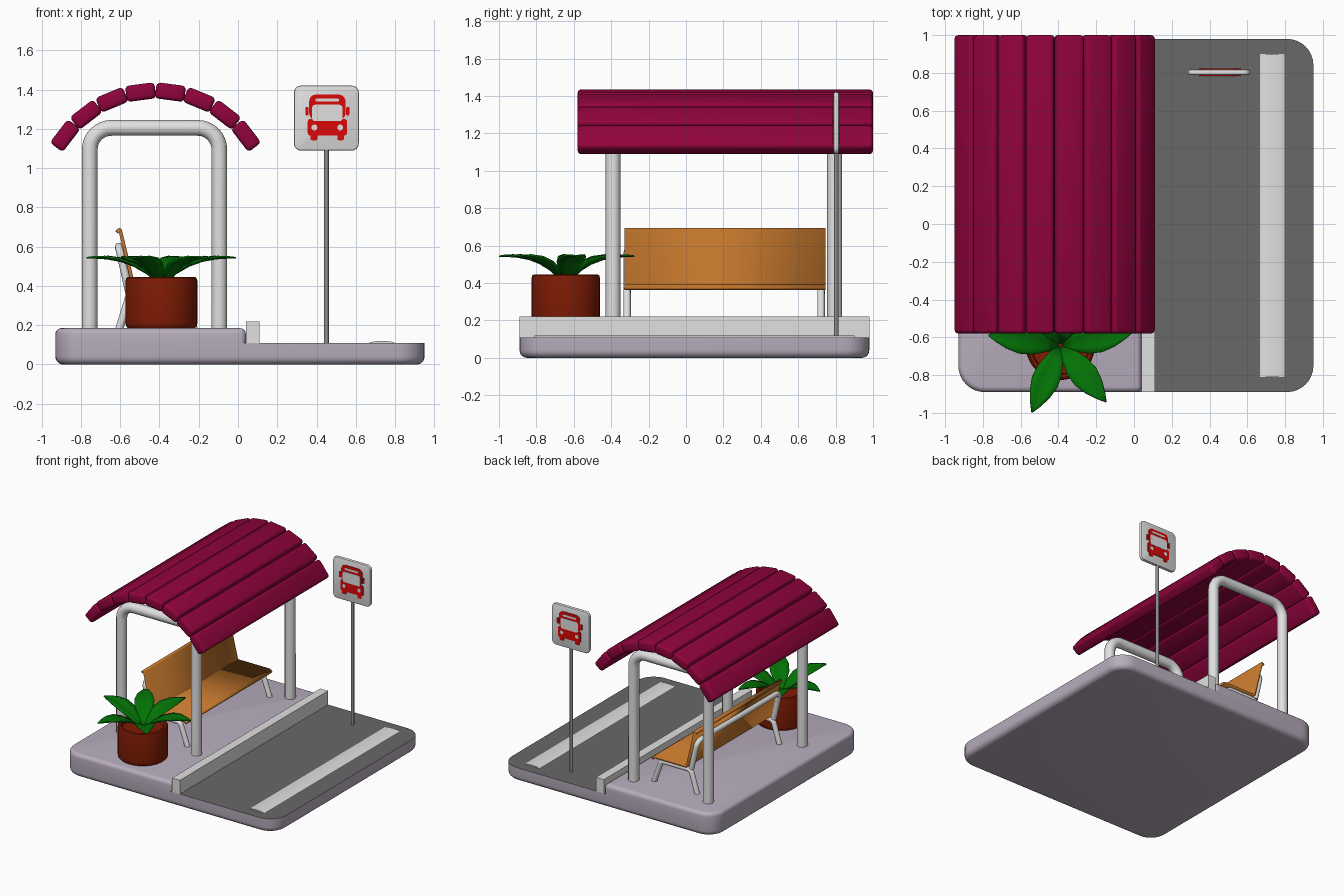
import bpy, bmesh
from math import sin, cos, pi, radians
from mathutils import Vector, Matrix

cube = bpy.data.objects.get("Cube")
if cube:
    bpy.data.objects.remove(cube, do_unlink=True)


def material(name, r, g, b):
    m = bpy.data.materials.new(name)
    m.use_nodes = True
    m.diffuse_color = (r, g, b, 1)
    m.node_tree.nodes["Principled BSDF"].inputs["Base Color"].default_value = (r, g, b, 1)
    return m


LAVENDER = material("lavender paving", .48, .42, .51)
ASPHALT = material("asphalt", .14, .14, .14)
CONCRETE = material("light grey", .75, .75, .75)
STEEL = material("pole grey", .27, .27, .27)
MAROON = material("maroon roof", .28, .001, .046)
WOOD = material("orange wood", .54, .18, .025)
CLAY = material("clay pot", .21, .011, .001)
GREEN = material("leaf green", .001, .17, .002)
RED = material("sign red", .72, .002, .002)


def finish(ob, *mats):
    for m in mats:
        ob.data.materials.append(m)
    bpy.ops.object.select_all(action='DESELECT')
    ob.select_set(True)
    bpy.context.view_layer.objects.active = ob
    bpy.ops.object.shade_smooth_by_angle(angle=radians(35))
    return ob


def from_bmesh(name, bm, *mats):
    bmesh.ops.recalc_face_normals(bm, faces=bm.faces)
    me = bpy.data.meshes.new(name)
    bm.to_mesh(me)
    bm.free()
    ob = bpy.data.objects.new(name, me)
    bpy.context.collection.objects.link(ob)
    return finish(ob, *mats)


def bevel(bm, edges, width, segments):
    bmesh.ops.bevel(bm, geom=edges, offset=width, segments=segments,
                    profile=.5, affect='EDGES', clamp_overlap=True)


def box_bmesh(lo, hi):
    lo, hi = Vector(lo), Vector(hi)
    bm = bmesh.new()
    bmesh.ops.create_cube(bm, size=1, matrix=Matrix.Translation((lo + hi) / 2)
                          @ Matrix.Diagonal((*(hi - lo), 1)))
    return bm


def box(name, lo, hi, mat, width=0, segments=3):
    bm = box_bmesh(lo, hi)
    if width:
        bevel(bm, bm.edges[:], width, segments)
    return from_bmesh(name, bm, mat)


def slab(name, lo, hi, left_r, right_r, rim, rim_side, *mats):
    """Box with rounded plan corners and one softened rim; top may take a second material."""
    bm = box_bmesh(lo, hi)
    mid = (lo[0] + hi[0]) / 2
    for side, r in ((-1, left_r), (1, right_r)):
        bevel(bm, [e for e in bm.edges if abs(e.verts[0].co.z - e.verts[1].co.z) > .01
                   and (e.verts[0].co.x - mid) * side > (hi[0] - lo[0]) / 2 - .001], r, 8)
    z = hi[2] if rim_side > 0 else lo[2]
    bevel(bm, [e for e in bm.edges if all(abs(v.co.z - z) < .0001 for v in e.verts)], rim, 5)
    bm.normal_update()
    if len(mats) > 1:
        for f in bm.faces:
            f.material_index = int(f.normal.z > .9)
    return from_bmesh(name, bm, *mats)


def rounded_path(points, cut, steps=8):
    """Replace each inner corner by a circular bend starting at distance cut from it."""
    pts = [Vector(p) for p in points]
    out = [pts[0]]
    for a, b, c in zip(pts, pts[1:], pts[2:]):
        u, v = (a - b).normalized() * cut, (c - b).normalized() * cut
        half = (u + v) / 2
        center = b + half * (cut * cut / half.dot(u))
        start, end = b + u - center, b + v - center
        turn = start.rotation_difference(end)
        for i in range(steps + 1):
            spin = Matrix.Rotation(turn.angle * i / steps, 3, turn.axis)
            out.append(center + spin @ start)
    return out + [pts[-1]]


def tube(name, points, thickness, mat):
    cu = bpy.data.curves.new(name, 'CURVE')
    cu.dimensions = '3D'
    cu.bevel_depth = thickness
    cu.bevel_resolution = 4
    cu.use_fill_caps = True
    sp = cu.splines.new('POLY')
    sp.points.add(len(points) - 1)
    for p, co in zip(sp.points, points):
        p.co = (*co, 1)
    ob = bpy.data.objects.new(name, cu)
    bpy.context.collection.objects.link(ob)
    bpy.ops.object.select_all(action='DESELECT')
    ob.select_set(True)
    bpy.context.view_layer.objects.active = ob
    bpy.ops.object.convert(target='MESH')
    return finish(bpy.context.object, mat)


# Ground: base with asphalt top, raised paving, curb and rounded lane line
slab("base", (-.93, -.89, 0), (.95, .98, .11), .14, .14, .04, -1, LAVENDER, ASPHALT)
slab("pavement", (-.93, -.89, .11), (.04, .98, .185), .14, .03, .035, 1, LAVENDER)
box("curb", (.04, -.89, .108), (.11, .98, .22), CONCRETE)
bm = bmesh.new()
bmesh.ops.create_cone(bm, cap_ends=True, segments=32, radius1=1, radius2=1, depth=1,
                      matrix=Matrix.Translation((.7325, .045, .106))
                      @ Matrix.Diagonal((.0685, 1.71, .014, 1)) @ Matrix.Rotation(pi / 2, 4, 'X'))
from_bmesh("lane_line", bm, CONCRETE)

# Shelter: two tube arches and a curved roof of planks
for name, y in (("front_arch", -.39), ("back_arch", .795)):
    tube(name, rounded_path([(-.755, y, .18), (-.755, y, 1.205), (-.095, y, 1.205),
                             (-.095, y, .18)], .11), .04, CONCRETE)
for i in range(8):
    angle = radians(15 * (i - 3.5))
    plank = box(f"roof_plank_{i + 1}", (-.075, -.79, -.041), (.075, .79, .041), MAROON, .02)
    plank.location = (-.42 + .58 * sin(angle), .21, .812 + .58 * cos(angle))
    plank.rotation_euler.y = angle

# Bench: one bent wooden sheet on a tube frame
profile = rounded_path([(-.618, 0, .672), (-.602, 0, .692), (-.528, 0, .385),
                        (-.24, 0, .385), (-.222, 0, .368)], .011, 5)
bm = bmesh.new()
rows = [[bm.verts.new((p.x, y, p.z)) for p in profile] for y in (-.33, .745)]
for i in range(len(profile) - 1):
    bm.faces.new((rows[0][i], rows[0][i + 1], rows[1][i + 1], rows[1][i]))
bench = from_bmesh("bench_seat_and_back", bm, WOOD)
mod = bench.modifiers.new("thickness", 'SOLIDIFY')
mod.thickness = .018
mod.offset = 0
ends = (-.315, .722)
tube("bench_back_frame", rounded_path([(-.555, ends[0], .37), (-.607, ends[0], .6),
                                       (-.607, ends[1], .6), (-.555, ends[1], .37)], .05),
     .02, CONCRETE)
for side, y in zip(("front", "back"), ends):
    tube(f"bench_{side}_legs", rounded_path([(-.605, y, .18), (-.55, y, .36), (-.29, y, .36),
                                             (-.225, y, .18)], .03), .02, CONCRETE)

# Plant pot: lathed profile
px, py = -.39, -.643
outline = [(0, .185), (.17, .185), (.181, .197), (.183, .21), (.183, .425), (.179, .44),
           (.17, .446), (.155, .44), (.15, .41), (0, .41)]
bm = bmesh.new()
verts = [bm.verts.new((px + r, py, z)) for r, z in outline]
edges = [bm.edges.new(pair) for pair in zip(verts, verts[1:])]
bmesh.ops.spin(bm, geom=verts + edges, cent=(px, py, 0), axis=(0, 0, 1), angle=2 * pi, steps=40)
bmesh.ops.remove_doubles(bm, verts=bm.verts, dist=.0005)
from_bmesh("plant_pot", bm, CLAY)

# Leaves: creased blades, each row is distance, height, half width
blade = [(.01, .41, .02), (.07, .465, .045), (.14, .505, .068), (.21, .53, .072),
         (.28, .543, .055), (.34, .547, .028), (.385, .547, .002)]
for n, deg in enumerate((247, 309, 10, 72, 122, 172)):
    bm = bmesh.new()
    rows = [[bm.verts.new((r, s * w, z + abs(s) * w * .2)) for s in (-1, -.5, 0, .5, 1)]
            for r, z, w in blade]
    for a, b in zip(rows, rows[1:]):
        for k in range(4):
            bm.faces.new((a[k], a[k + 1], b[k + 1], b[k]))
    leaf = from_bmesh(f"leaf_{n + 1}", bm, GREEN)
    leaf.location = (px, py, 0)
    leaf.rotation_euler.z = radians(deg)
    mod = leaf.modifiers.new("thickness", 'SOLIDIFY')
    mod.thickness = .008

# Sign: pole, rounded plate and a vehicle pictogram on both sides
sx, sy = .45, .803
tube("sign_pole", [(sx, sy, .1), (sx, sy, 1.12)], .0125, STEEL)
bm = box_bmesh((sx - .165, sy - .014, 1.09), (sx + .165, sy + .014, 1.42))
bevel(bm, [e for e in bm.edges if abs(e.verts[0].co.y - e.verts[1].co.y) > .01], .035, 6)
bevel(bm, [e for e in bm.edges if abs(e.verts[0].co.y - e.verts[1].co.y) < .001], .007, 2)
from_bmesh("sign_plate", bm, CONCRETE)


def icon(name, cx, cz, w, h, r, depth, mat):
    """Thin rounded plate pair showing on both faces of the sign."""
    for label, s in (("front", -1), ("back", 1)):
        y0, y1 = sorted((sy + s * .013, sy + s * (.014 + depth)))
        bm = box_bmesh((sx + cx - w / 2, y0, cz - h / 2), (sx + cx + w / 2, y1, cz + h / 2))
        bevel(bm, [e for e in bm.edges if abs(e.verts[0].co.y - e.verts[1].co.y) > .001], r, 5)
        from_bmesh(f"{name}_{label}", bm, mat)


icon("icon_cab", .005, 1.31, .185, .13, .035, .005, RED)
icon("icon_body", .005, 1.208, .2, .086, .015, .005, RED)
icon("icon_window", .005, 1.281, .155, .084, .016, .007, CONCRETE)
icon("icon_roof_slot", .005, 1.347, .12, .016, .007, .007, CONCRETE)
for name, s in (("left", 1), ("right", -1)):
    icon(f"icon_{name}_mirror", .005 + s * .104, 1.29, .016, .045, .007, .005, RED)
    icon(f"icon_{name}_wheel", .005 + s * .068, 1.16, .035, .036, .008, .005, RED)
    icon(f"icon_{name}_lamp", .005 + s * .066, 1.207, .03, .03, .0145, .007, CONCRETE)
